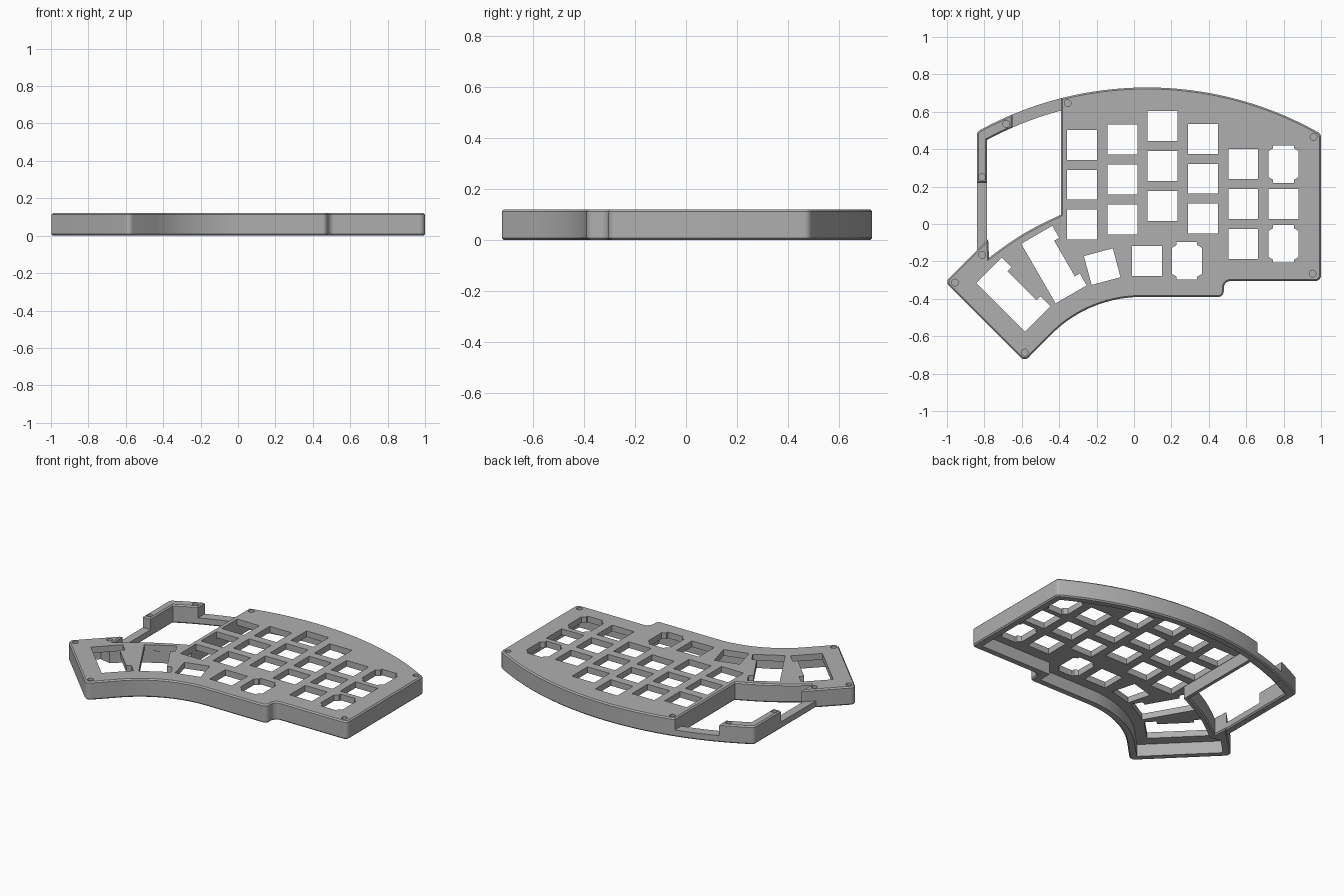
import bpy, bmesh, math
from mathutils import Vector

cube = bpy.data.objects.get("Cube")
if cube:
    bpy.data.objects.remove(cube, do_unlink=True)

HEIGHT, PLATE, WALL, BAR, CHAMFER = 0.12, 0.04, 0.045, 0.045, 0.008
ARC_CENTRE, ARC_R = Vector((0.07, -1.134)), 1.864
FRAME_R = ARC_R - 0.064
PITCH, KEY = 0.2135, 0.08

grey = bpy.data.materials.new("case grey")
grey.use_nodes = True
grey.diffuse_color = (0.43, 0.43, 0.43, 1)
grey.node_tree.nodes["Principled BSDF"].inputs["Base Color"].default_value = grey.diffuse_color


def back_arc(x0, x1, radius, n):
    """Points on the big rear curve between two x values."""
    pts = []
    for i in range(n + 1):
        x = x0 + (x1 - x0) * i / n
        pts.append((x, ARC_CENTRE.y + math.sqrt(radius ** 2 - (x - ARC_CENTRE.x) ** 2)))
    return pts


def front_arc(n=20):
    """Thumb-side curve, from level to a 45 degree slope."""
    r = 0.68
    return [(0.04 - r * math.sin(a), -0.39 - r * (1 - math.cos(a)))
            for a in (math.pi / 4 * i / n for i in range(n + 1))]


def bowed(a, b, bulge, n=14):
    """Slightly bowed line between two points."""
    a, b = Vector(a), Vector(b)
    side = Vector((a.y - b.y, b.x - a.x)).normalized()
    return [tuple(a.lerp(b, i / n) + side * bulge * math.sin(math.pi * i / n))
            for i in range(n + 1)]


def rounded(points, n=6):
    """Replace points that carry a radius (x, y, r) with fillet arcs."""
    out = []
    for i, p in enumerate(points):
        c = Vector(p[:2])
        if len(p) == 2:
            out.append(c)
            continue
        u = (Vector(points[i - 1][:2]) - c).normalized()
        v = (Vector(points[(i + 1) % len(points)][:2]) - c).normalized()
        half = u.angle(v) / 2
        mid = c + (u + v).normalized() * p[2] / math.sin(half)
        start = c + u * p[2] / math.tan(half) - mid
        end = c + v * p[2] / math.tan(half) - mid
        for k in range(n + 1):
            out.append(mid + start.lerp(end, k / n).normalized() * p[2])
    return out


def inset(points, d):
    """Offset a clockwise outline inwards by d with mitred corners."""
    pts, out = [Vector(p[:2]) for p in points], []
    for i, p in enumerate(pts):
        a = (p - pts[i - 1]).normalized()
        b = (pts[(i + 1) % len(pts)] - p).normalized()
        na, nb = Vector((a.y, -a.x)), Vector((b.y, -b.x))
        out.append(p + (na + nb) * d / (1 + na.dot(nb)))
    return out


def placed(points, x, y, degrees=0):
    c, s = math.cos(math.radians(degrees)), math.sin(math.radians(degrees))
    return [(x + c * u - s * v, y + s * u + c * v) for u, v in points]


def solid(name, outer, z0, z1, holes=(), wells=(), low=0, high=0):
    """Upright slab with through holes, blind wells and chamfered rims."""
    bm = bmesh.new()
    top_edges, bottom_edges = [], []

    def sleeve(levels):
        rings = [[bm.verts.new((p[0], p[1], z)) for p in pts] for pts, z in levels]
        for a, b in zip(rings, rings[1:]):
            for i in range(len(a)):
                bm.faces.new((a[i - 1], a[i], b[i], b[i - 1]))
        return rings[0], rings[-1]

    def rim(ring):
        return [bm.edges.get((ring[i - 1], ring[i])) for i in range(len(ring))]

    levels = [(outer, z0 + low), (outer, z1 - high)]
    if low:
        levels.insert(0, (inset(outer, low), z0))
    if high:
        levels.append((inset(outer, high), z1))
    for stack in [levels] + [[(h, z0), (h, z1)] for h in holes]:
        bottom, top = sleeve(stack)
        bottom_edges += rim(bottom)
        top_edges += rim(top)
    for well in wells:
        floor, top = sleeve([(well, z1 - 0.03), (well, z1)])
        bm.faces.new(floor)
        top_edges += rim(top)
    for edges in (bottom_edges, top_edges):
        bmesh.ops.triangle_fill(bm, use_beauty=True, edges=edges, normal=(0, 0, 1))
    bmesh.ops.recalc_face_normals(bm, faces=bm.faces[:])
    mesh = bpy.data.meshes.new(name)
    bm.to_mesh(mesh)
    bm.free()
    mesh.materials.append(grey)
    obj = bpy.data.objects.new(name, mesh)
    bpy.context.scene.collection.objects.link(obj)
    return obj


# Main body outline, clockwise from the rear left
front_edge = [(0.48, -0.305, 0.035), (0.48, -0.39, 0.03)] + front_arc()
right_side = [(1, -0.305, 0.03)] + front_edge
thumb_end = [(-0.585, -0.735, 0.03), (-1.01, -0.31, 0.03)]
rear = back_arc(-0.39, 1, ARC_R, 36)
rear[-1] += (0.03,)
bay_edge = [(-0.78, -0.08)] + bowed((-0.775, -0.18), (-0.39, 0.05), 0.015)
body = rounded(rear + right_side + thumb_end + bay_edge)

# Hollow beneath the switch plate
inner_edge = bowed((-0.785, -0.175), (-0.405, 0.06), 0.015)
hollow = inset(back_arc(-0.405, 1, ARC_R, 32) + right_side + thumb_end
               + [(-0.86, -0.16)] + inner_edge, WALL)

# Switch opening shapes
square = [(-KEY, -KEY), (KEY, -KEY), (KEY, KEY), (-KEY, KEY)]
quarter = [(KEY, 0.07), (0.055, 0.085), (0.055, 0.1)]
tall = (quarter + [(-x, y) for x, y in quarter[::-1]]
        + [(-x, -y) for x, y in quarter] + [(x, -y) for x, y in quarter[::-1]])
END, SIDE = 0.184, 0.096
wide = [(-END, -SIDE), (END, -SIDE), (END, SIDE), (0.11, SIDE),
        (0.11, 0.065), (-0.11, 0.065), (-0.11, SIDE), (-END, SIDE)]

# Six staggered columns of three, then the thumb row
keys = []
for col, y in enumerate((0.21, 0.238, 0.31, 0.242, 0.107, 0.107)):
    for row in (-1, 0, 1):
        shape = tall if col == 5 and row else square
        keys.append(placed(shape, -0.278 + col * 0.2155, y + row * PITCH))
keys += [placed(square, 0.07, -0.197), placed(tall, 0.283, -0.197),
         placed(square, -0.17, -0.228, 15),
         placed(wide, -0.428, -0.217, -60), placed(wide, -0.645, -0.377, -45)]

# Blind screw holes
circle = [(0.018 * math.cos(math.tau * i / 20), 0.018 * math.sin(math.tau * i / 20))
          for i in range(20)]
body_screws = [placed(circle, x, y) for x, y in (
    (0.96, 0.465), (0.955, -0.265), (-0.355, 0.645),
    (-0.812, -0.165), (-0.957, -0.313), (-0.585, -0.687))]
post_screws = [placed(circle, x, y) for x, y in ((-0.683, 0.535), (-0.8125, 0.25))]

# Bay frame: raised corner with a low bar at each end
corner = back_arc(-0.84, -0.65, ARC_R, 8)
corner[0] += (0.03,)
corner = rounded([(-0.84, 0.22)] + corner + back_arc(-0.65, -0.785, FRAME_R, 8)
                 + [(-0.785, 0.22)])
rear_bar = back_arc(-0.665, -0.375, ARC_R, 10) + back_arc(-0.375, -0.665, FRAME_R, 10)
side_bar = [(-0.84, -0.16), (-0.84, 0.235), (-0.785, 0.235), (-0.785, -0.1)]

parts = [
    solid("switch_plate", body, HEIGHT - PLATE, HEIGHT, keys, body_screws, high=CHAMFER),
    solid("case_wall", body, 0, HEIGHT - PLATE, [hollow], low=CHAMFER),
    solid("bay_corner", corner, 0, HEIGHT, wells=post_screws, low=CHAMFER, high=CHAMFER),
    solid("bay_rear_bar", rear_bar, 0, BAR, low=CHAMFER),
    solid("bay_side_bar", side_bar, 0, BAR, low=CHAMFER),
]

bpy.ops.object.select_all(action='DESELECT')
for part in parts:
    part.select_set(True)
bpy.context.view_layer.objects.active = parts[0]
bpy.ops.object.shade_smooth_by_angle(angle=math.radians(25))
